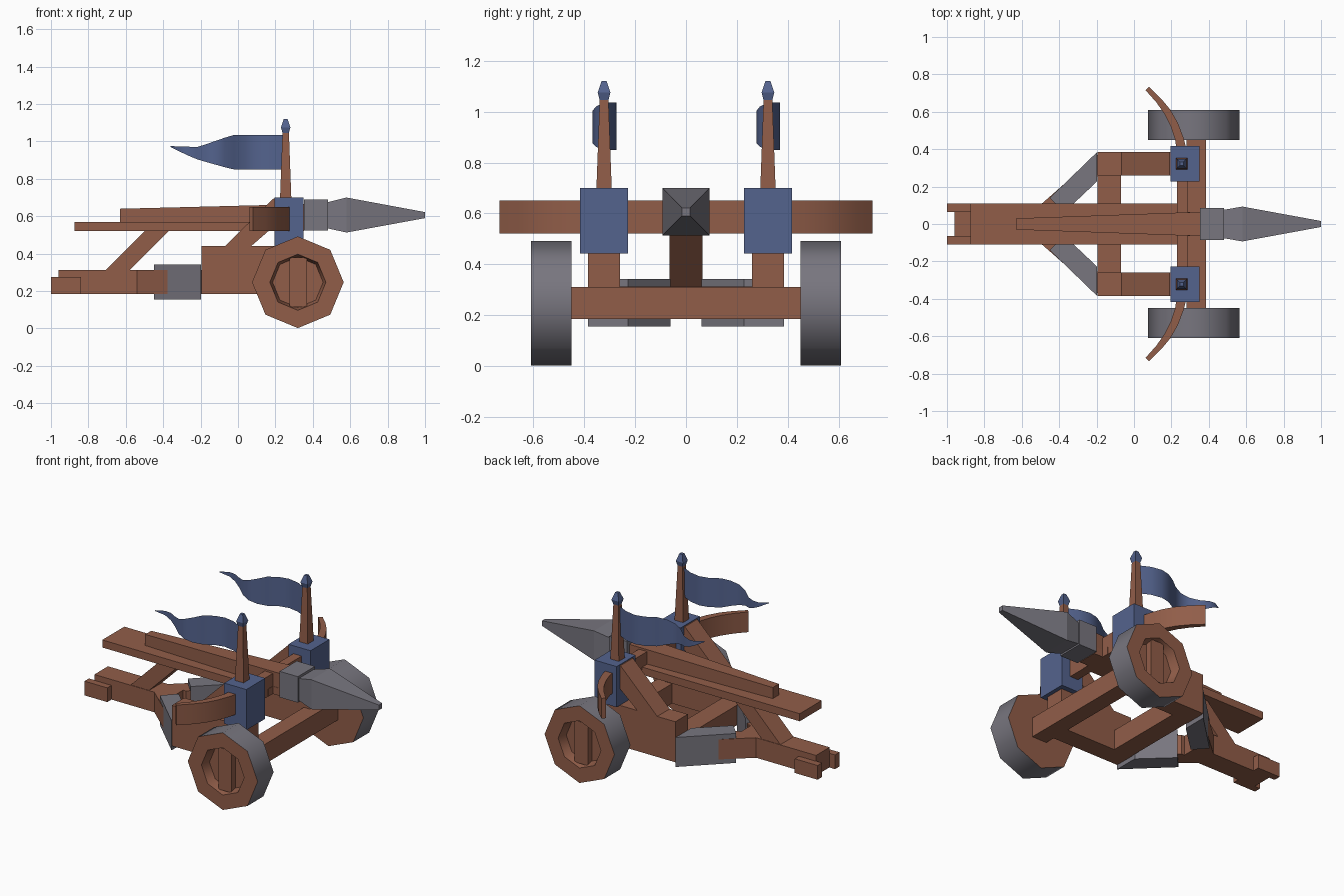
import bpy, bmesh, math
from mathutils import Vector

if "Cube" in bpy.data.objects:
    bpy.data.objects.remove(bpy.data.objects["Cube"])


def material(name, rgb):
    m = bpy.data.materials.new(name)
    m.diffuse_color = (*rgb, 1)
    m.use_nodes = True
    m.node_tree.nodes["Principled BSDF"].inputs["Base Color"].default_value = m.diffuse_color
    return m


WOOD = material("brown wood", (0.283, 0.110, 0.066))
BLUE = material("blue cloth and paint", (0.088, 0.125, 0.270))
METAL = material("grey metal", (0.188, 0.181, 0.212))


def finish(name, bm, mats, smooth=None):
    bmesh.ops.recalc_face_normals(bm, faces=bm.faces)
    me = bpy.data.meshes.new(name)
    bm.to_mesh(me)
    bm.free()
    ob = bpy.data.objects.new(name, me)
    bpy.context.collection.objects.link(ob)
    for m in mats:
        me.materials.append(m)
    if smooth:
        bpy.ops.object.select_all(action='DESELECT')
        ob.select_set(True)
        bpy.context.view_layer.objects.active = ob
        bpy.ops.object.shade_smooth_by_angle(angle=math.radians(smooth))
    return ob


def loft(name, rings, mat, smooth=None):
    """Skin a list of point rings and cap both ends."""
    bm = bmesh.new()
    vs = [[bm.verts.new(p) for p in r] for r in rings]
    n = len(vs[0])
    for a, b in zip(vs, vs[1:]):
        for i in range(n):
            bm.faces.new((a[i], a[(i + 1) % n], b[(i + 1) % n], b[i]))
    bm.faces.new(vs[0])
    bm.faces.new(vs[-1])
    return finish(name, bm, [mat], smooth)


def box(name, x, y, z, mat=WOOD):
    ring = lambda h: [(x[0], y[0], h), (x[1], y[0], h), (x[1], y[1], h), (x[0], y[1], h)]
    return loft(name, [ring(z[0]), ring(z[1])], mat)


def side_prism(name, pts, y, mat=WOOD):
    """Profile in x,z swept along y."""
    return loft(name, [[(px, h, pz) for px, pz in pts] for h in y], mat)


def plan_prism(name, pts, s, z, mat=WOOD, smooth=None):
    """Outline in x,y swept along z, mirrored by s."""
    return loft(name, [[(px, s * py, h) for px, py in pts] for h in z], mat, smooth)


def x_ring(x, hy, z0, z1):
    return [(x, -hy, z0), (x, hy, z0), (x, hy, z1), (x, -hy, z1)]


def square(cx, cy, h, z):
    return [(cx - h, cy - h, z), (cx + h, cy - h, z), (cx + h, cy + h, z), (cx - h, cy + h, z)]


def wheel(s):
    """Octagonal wheel with metal tread and a recessed outer hub."""
    bm = bmesh.new()
    profile = [(0.245, 0.45), (0.245, 0.61), (0.15, 0.61), (0.135, 0.55)]
    rings = []
    for r, y in profile:
        rings.append([bm.verts.new((0.32 + r * math.sin(k * math.pi / 4), s * y,
                                    0.247 + r * math.cos(k * math.pi / 4))) for k in range(8)])
    for j, (a, b) in enumerate(zip(rings, rings[1:])):
        for i in range(8):
            f = bm.faces.new((a[i], a[(i + 1) % 8], b[(i + 1) % 8], b[i]))
            f.material_index = 1 if j == 0 else 0
    bm.faces.new(rings[0])
    bm.faces.new(rings[-1])
    finish("wheel", bm, [WOOD, METAL], 50)


def flag(cy):
    """Thin wavy pennant: columns of x, y offset, bottom, top."""
    cols = [(0.24, 0, .85, 1.035), (0.17, .035, .85, 1.035), (0.10, .048, .85, 1.035),
            (0.04, .035, .85, 1.035), (-0.02, 0, .85, 1.035), (-0.07, -.032, .862, 1.02),
            (-0.12, -.045, .876, 1.003), (-0.17, -.03, .89, .985), (-0.22, .008, .905, .97),
            (-0.27, .033, .926, .972), (-0.31, .035, .945, .973), (-0.36, .005, .97, .975)]
    bm = bmesh.new()
    v = [[bm.verts.new((x, cy + o, z)) for z in (lo, hi)] for x, o, lo, hi in cols]
    for a, b in zip(v, v[1:]):
        bm.faces.new((a[0], a[1], b[1], b[0]))
    finish("pennant", bm, [BLUE], 60)


# Lower chassis
box("axle_beam", (0.28, 0.385), (-0.45, 0.45), (0.185, 0.31))
box("tail_beam", (-0.96, -0.42), (-0.068, 0.068), (0.185, 0.312))
box("cross_beam", (-0.195, -0.07), (-0.27, 0.27), (0.185, 0.312))
side_prism("stock_strut", [(-0.71, 0.31), (-0.58, 0.31), (-0.365, 0.525), (-0.495, 0.525)],
           (-0.065, 0.065))

# Stock and bolt
box("stock", (-0.875, 0.29), (-0.11, 0.11), (0.522, 0.57))
box("stock_tip", (0.29, 0.352), (-0.065, 0.065), (0.522, 0.57))
loft("bolt_shaft", [x_ring(-0.63, 0.03, 0.57, 0.64), x_ring(0.36, 0.065, 0.55, 0.665)], WOOD)
loft("bolt_collar", [x_ring(0.352, 0.086, 0.525, 0.69), x_ring(0.48, 0.086, 0.525, 0.69)], METAL)
loft("bolt_head", [x_ring(0.48, 0.076, 0.535, 0.675), x_ring(0.58, 0.093, 0.513, 0.70),
                   x_ring(1.0, 0.016, 0.59, 0.622)], METAL)

# Bow beam through both towers, with curved limbs
box("bow_beam", (0.23, 0.288), (-0.4, 0.4), (0.522, 0.65))
limb = [(0.285, 0.38), (0.265, 0.46), (0.235, 0.54), (0.195, 0.61), (0.145, 0.67), (0.08, 0.733),
        (0.062, 0.715), (0.12, 0.65), (0.165, 0.585), (0.197, 0.52), (0.22, 0.45), (0.23, 0.38)]

for s in (-1, 1):
    cy = s * 0.322
    wall = (s * 0.26, s * 0.385)
    plan_prism("bow_limb", limb, s, (0.522, 0.65), smooth=35)

    # Wheel with a hub plank set in the recess
    wheel(s)
    box("hub_plank", (0.275, 0.368), (s * 0.54, s * 0.59), (0.115, 0.38))

    # Side rail, brace and angled rear arm with metal sleeve
    box("side_rail", (-0.195, 0.325), wall, (0.185, 0.442))
    side_prism("tower_brace", [(-0.07, 0.44), (0.07, 0.44), (0.22, 0.57), (0.22, 0.695),
                               (0.19, 0.695)], wall)
    plan_prism("rear_arm", [(-0.19, 0.375), (-0.19, 0.26), (-0.40, 0.05), (-0.56, 0.05)],
               s, (0.185, 0.312))
    plan_prism("arm_sleeve", [(-0.197, 0.385), (-0.197, 0.228), (-0.375, 0.06), (-0.45, 0.14)],
               s, (0.156, 0.343), METAL)
    box("tail_prong", (-1.0, -0.84), (s * 0.065, s * 0.11), (0.185, 0.275))

    # Tower block, pole, finial and pennant
    box("tower_block", (0.195, 0.35), (cy - 0.095, cy + 0.095), (0.442, 0.70), BLUE)
    loft("flag_pole", [square(0.255, cy, 0.03, 0.70), square(0.255, cy, 0.017, 1.05)], WOOD)
    loft("pole_finial", [square(0.255, cy, 0.017, 1.045), square(0.255, cy, 0.025, 1.075),
                         square(0.255, cy, 0.010, 1.12)], BLUE)
    flag(cy)
